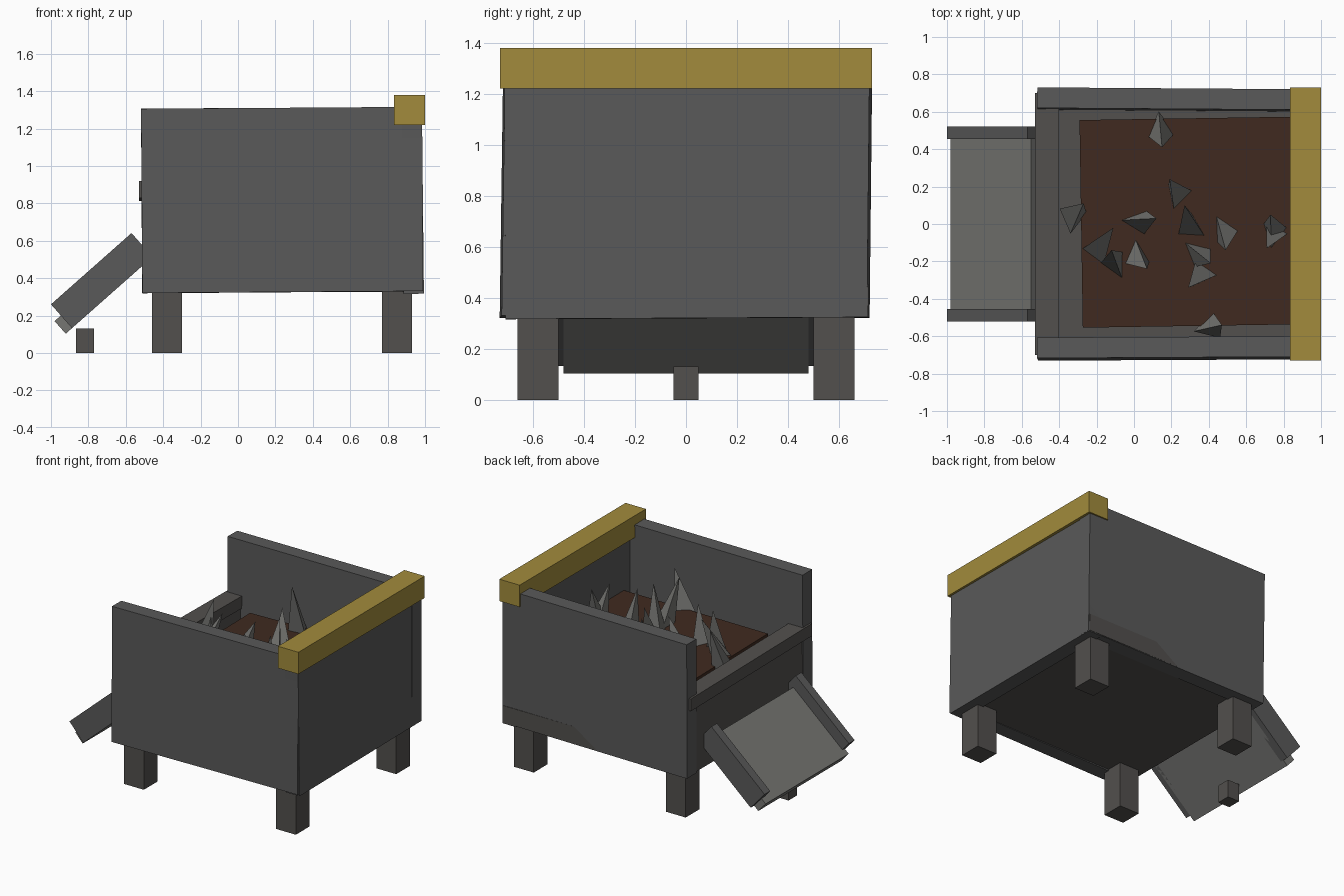
import bpy
import math
from mathutils import Vector, Euler

if "Cube" in bpy.data.objects:
    bpy.data.objects.remove(bpy.data.objects["Cube"])


def paint(obj, name, colour):
    mat = bpy.data.materials.get(name) or bpy.data.materials.new(name)
    mat.diffuse_color = (*colour, 1)
    mat.use_nodes = True
    mat.node_tree.nodes["Principled BSDF"].inputs["Base Color"].default_value = mat.diffuse_color
    obj.data.materials.append(mat)


def box(name, lo, hi, rot=(0, 0, 0)):
    """Box between two corners, then tilted about its centre (degrees)."""
    lo, hi = Vector(lo), Vector(hi)
    bpy.ops.mesh.primitive_cube_add(size=1, location=(lo + hi) / 2)
    obj = bpy.context.object
    obj.name = name
    obj.scale = hi - lo
    obj.rotation_euler = Euler([math.radians(a) for a in rot])
    return obj


def spike(name, base, tip, turn, radius=0.085):
    """Three-sided shard from a base centre to a tip."""
    base, tip = Vector(base), Vector(tip)
    axis = tip - base
    bpy.ops.mesh.primitive_cone_add(vertices=3, radius1=radius, radius2=0,
                                    depth=axis.length, location=(base + tip) / 2)
    obj = bpy.context.object
    obj.name = name
    q = axis.to_track_quat('Z', 'Y')
    spin = Euler((0, 0, turn)).to_quaternion()
    obj.rotation_euler = (q @ spin).to_euler()
    return obj


dark = (0.085, 0.08, 0.075)
iron = (0.1, 0.1, 0.1)
pale = (0.18, 0.18, 0.17)

# Legs
for x in (-0.38, 0.85):
    for y in (-0.58, 0.58):
        leg = box("leg", (x - 0.08, y - 0.08, 0), (x + 0.08, y + 0.08, 0.34))
        paint(leg, "dark_metal", dark)

# Floor slab
paint(box("floor_slab", (-0.50, -0.715, 0.33), (0.98, 0.715, 0.455)), "dark_metal", dark)

# Slightly crooked walls
walls = [
    box("front_wall", (-0.515, -0.72, 0.325), (0.985, -0.61, 1.31), (-0.8, -0.4, 0.3)),
    box("back_wall", (-0.515, 0.61, 0.325), (0.985, 0.72, 1.31), (-0.6, -0.3, -0.4)),
    box("right_wall", (0.875, -0.71, 0.32), (0.985, 0.71, 1.30), (0.3, -0.6, 0.3)),
]
for w in walls:
    paint(w, "iron", iron)

# Low wall with cap rail on the chute side
paint(box("low_wall", (-0.51, -0.68, 0.33), (-0.41, 0.68, 0.84)), "dark_metal", dark)
paint(box("low_wall_rail", (-0.53, -0.70, 0.82), (-0.40, 0.70, 0.91), (-0.7, 0, 0)),
      "dark_metal", dark)

# Brass beam
paint(box("top_beam", (0.835, -0.73, 1.22), (1.0, 0.73, 1.38)), "brass", (0.36, 0.26, 0.045))

# Earth filling
paint(box("earth_fill", (-0.28, -0.545, 0.45), (0.90, 0.565, 0.84), (0, -0.8, 0.9)),
      "earth", (0.05, 0.023, 0.014))

# Sloping chute: offsets are measured along the slope and below its top edge
slope = math.radians(41.5)
along = Vector((math.cos(slope), 0, math.sin(slope)))
below = Vector((math.sin(slope), 0, -math.cos(slope)))
corner = Vector((-1.0, 0, 0.26))


def chute_part(name, a0, a1, b0, b1, y0, y1, colour, label):
    c = corner + along * (a0 + a1) / 2 + below * (b0 + b1) / 2
    c.y = (y0 + y1) / 2
    half = Vector((a1 - a0, y1 - y0, b1 - b0)) / 2
    obj = box(name, c - half, c + half, (0, -41.5, 0))
    paint(obj, label, colour)


chute_part("chute_plate", -0.045, 0.53, 0.08, 0.17, -0.48, 0.48, pale, "pale_metal")
for s in (-1, 1):
    y0, y1 = sorted((s * 0.455, s * 0.52))
    chute_part("chute_side", 0, 0.575, 0, 0.17, y0, y1, iron, "iron")

# Small post under the chute
paint(box("chute_post", (-0.865, -0.05, 0), (-0.77, 0.05, 0.13)), "dark_metal", dark)

# Shards: base x, base y, tip x, tip y, tip z
shards = [
    (0.14, 0.52, 0.15, 0.41, 1.20), (0.24, 0.15, 0.19, 0.24, 1.12),
    (-0.33, 0.03, -0.27, 0.11, 1.11), (0.01, 0.01, 0.12, 0.03, 1.08),
    (-0.20, -0.15, -0.11, -0.02, 1.10), (-0.10, -0.22, -0.12, -0.14, 1.12),
    (0.01, -0.16, 0.07, -0.24, 1.08), (0.31, -0.03, 0.27, 0.10, 1.13),
    (0.33, -0.15, 0.41, -0.21, 1.15), (0.37, -0.26, 0.29, -0.34, 1.18),
    (0.48, -0.02, 0.49, -0.14, 1.12), (0.75, -0.06, 0.73, 0.05, 1.12),
    (0.75, -0.04, 0.71, -0.13, 1.10), (0.40, -0.55, 0.47, -0.54, 1.12),
]
for i, (bx, by, tx, ty, tz) in enumerate(shards):
    paint(spike("shard", (bx, by, 0.80), (tx, ty, tz), i * 1.3), "pale_metal", pale)
